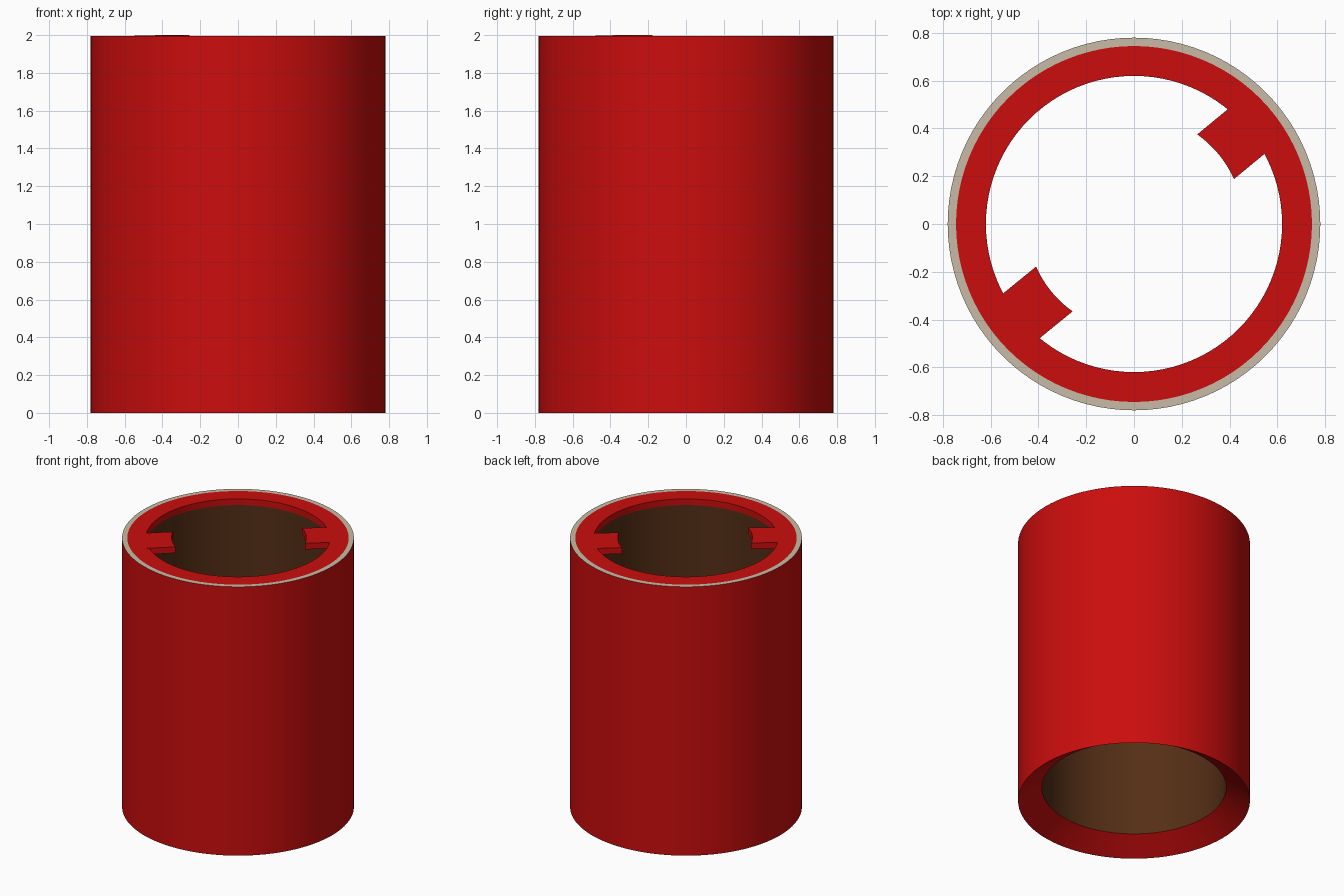
import bpy, bmesh, math
from mathutils import Matrix

if "Cube" in bpy.data.objects:
    bpy.data.objects.remove(bpy.data.objects["Cube"])

SEG = 96
TOP = 1.996      # rim height; one lug rises slightly above it
LIP = 1.95       # underside of the end ring


def material(name, rgb):
    m = bpy.data.materials.new(name)
    m.diffuse_color = (*rgb, 1)
    m.use_nodes = True
    m.node_tree.nodes["Principled BSDF"].inputs["Base Color"].default_value = m.diffuse_color
    return m


red = material("red", (0.60, 0.004, 0.004))
beige = material("beige", (0.58, 0.50, 0.39))
brown = material("dark brown", (0.09, 0.028, 0.008))


def finish(name, bm, mats):
    me = bpy.data.meshes.new(name)
    bm.to_mesh(me)
    bm.free()
    ob = bpy.data.objects.new(name, me)
    bpy.context.collection.objects.link(ob)
    for m in mats:
        me.materials.append(m)
    bpy.ops.object.select_all(action='DESELECT')
    ob.select_set(True)
    bpy.context.view_layer.objects.active = ob
    bpy.ops.object.shade_smooth_by_angle(angle=math.radians(25))
    return ob


def lathe(name, profile, slots, mats):
    """Spin (radius, z) points; slots gives a material index per band."""
    bm = bmesh.new()
    rings = []
    for r, z in profile:
        rings.append([bm.verts.new((r * math.cos(a), r * math.sin(a), z))
                      for a in (2 * math.pi * i / SEG for i in range(SEG))])
    for p, q, s in zip(rings, rings[1:], slots):
        for i in range(SEG):
            j = (i + 1) % SEG
            bm.faces.new((p[i], p[j], q[j], q[i])).material_index = s
    return finish(name, bm, mats)


# Sleeve: brown bore, red flared bottom and outside, beige cut edge on top
lathe("sleeve",
      [(0.62, LIP), (0.62, 0.1), (0.78, 0), (0.78, TOP), (0.745, TOP)],
      [2, 0, 0, 1], [red, beige, brown])

# Red end ring set into the top
lathe("end_ring", [(0.745, TOP), (0.62, TOP), (0.62, LIP)], [0, 0], [red])


def lug(name, angle, inner, lift):
    """Locking lug: straight sides, concave arc tip, root buried in the ring."""
    half, root, n = 0.121, 0.64, 8
    a = math.asin(half / inner)
    pts = [(root, -half), (root, half)]
    pts += [(inner * math.cos(t), inner * math.sin(t))
            for t in (a - 2 * a * i / n for i in range(n + 1))]
    bm = bmesh.new()

    def height(x):
        return lift * (root - x) / (root - inner * math.cos(a))

    top = [bm.verts.new((x, y, TOP + height(x))) for x, y in pts]
    low = [bm.verts.new((x, y, LIP + height(x))) for x, y in pts]
    bm.faces.new(top)
    bm.faces.new(low[::-1])
    for i in range(len(pts)):
        j = (i + 1) % len(pts)
        bm.faces.new((top[i], low[i], low[j], top[j]))
    bmesh.ops.recalc_face_normals(bm, faces=bm.faces)
    bm.transform(Matrix.Rotation(math.radians(angle), 4, 'Z'))
    return finish(name, bm, [red])


# Two opposite lugs
lug("lug_back_right", 39.5, 0.459, 0.0)
lug("lug_front_left", 219.2, 0.447, 0.004)
